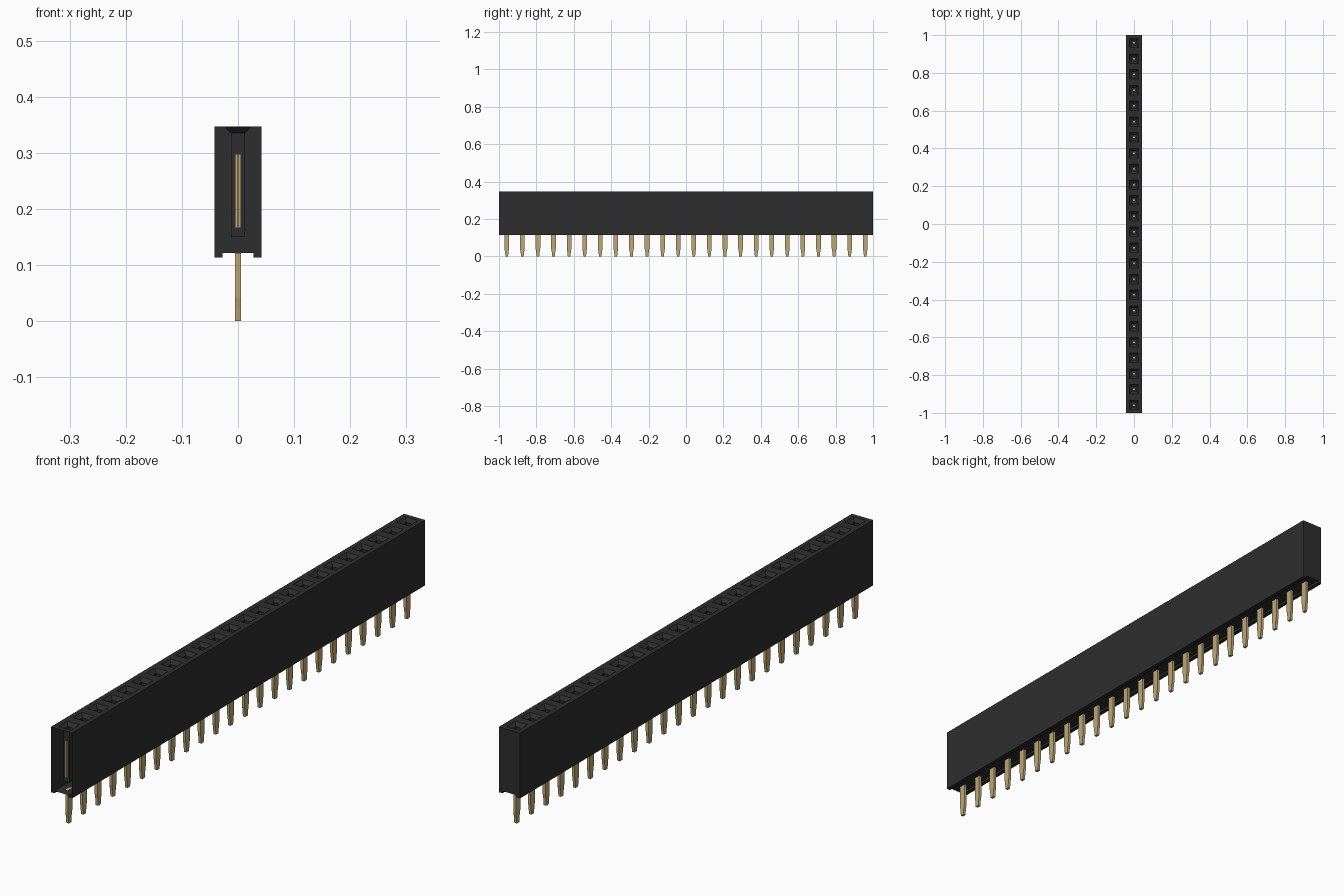
import bpy
import bmesh

COUNT = 24
PITCH = 2 / COUNT
FIRST_Y = -1 + PITCH / 2
HALF_W = 0.042
BOTTOM, CHANNEL, TOP = 0.113, 0.121, 0.347

cube = bpy.data.objects.get("Cube")
if cube:
    bpy.data.objects.remove(cube, do_unlink=True)


def make_material(name, rgb, roughness):
    mat = bpy.data.materials.new(name)
    mat.use_nodes = True
    color = (*rgb, 1)
    mat.diffuse_color = color
    bsdf = mat.node_tree.nodes["Principled BSDF"]
    bsdf.inputs["Base Color"].default_value = color
    bsdf.inputs["Roughness"].default_value = roughness
    return mat


black = make_material("black plastic", (0.027, 0.027, 0.027), 0.6)
gold = make_material("gold metal", (0.52, 0.39, 0.18), 0.4)


def finish(bm, name, mat, repeat=False):
    mesh = bpy.data.meshes.new(name)
    bm.to_mesh(mesh)
    bm.free()
    mesh.materials.append(mat)
    obj = bpy.data.objects.new(name, mesh)
    bpy.context.collection.objects.link(obj)
    if repeat:
        obj.location.y = FIRST_Y
        array = obj.modifiers.new("row", "ARRAY")
        array.count = COUNT
        array.use_relative_offset = False
        array.use_constant_offset = True
        array.constant_offset_displace = (0, PITCH, 0)
    return obj


def stack_rings(bm, rings, cap_start, cap_end):
    """Join rectangles given as (half x, half y, z) into a tube."""
    loops = []
    for hx, hy, z in rings:
        corners = ((-hx, -hy), (hx, -hy), (hx, hy), (-hx, hy))
        loops.append([bm.verts.new((x, y, z)) for x, y in corners])
    for a, b in zip(loops, loops[1:]):
        for i in range(4):
            j = (i + 1) % 4
            bm.faces.new((a[i], a[j], b[j], b[i]))
    if cap_start:
        bm.faces.new(loops[0][::-1])
    if cap_end:
        bm.faces.new(loops[-1])


def add_box(bm, center, size):
    made = bmesh.ops.create_cube(bm, size=1)["verts"]
    bmesh.ops.scale(bm, vec=size, verts=made)
    bmesh.ops.translate(bm, vec=center, verts=made)


# Housing: long shell with a channel underneath, open at the front end
bm = bmesh.new()
half = [(HALF_W, TOP), (HALF_W, BOTTOM), (0.028, BOTTOM), (0.028, CHANNEL)]
profile = [(-x, z) for x, z in half] + half[::-1]
front = [bm.verts.new((x, -1, z)) for x, z in profile]
back = [bm.verts.new((x, 1, z)) for x, z in profile]
for i in range(len(profile) - 1):
    bm.faces.new((front[i], back[i], back[i + 1], front[i + 1]))
bm.faces.new(back[::-1])
finish(bm, "housing_shell", black)

# Sockets: top surface of each cell, its funnel and its well
bm = bmesh.new()
stack_rings(bm, [(HALF_W, PITCH / 2, TOP), (0.025, 0.025, TOP),
                 (0.0125, 0.0125, 0.335), (0.0125, 0.0125, 0.15)],
            cap_start=False, cap_end=True)
finish(bm, "sockets", black, repeat=True)

# Spring contacts: split leaves through the well walls, plus a foot
bm = bmesh.new()
for sx in (-1, 1):
    for sy in (-1, 1):
        add_box(bm, (sx * 0.003, sy * 0.012, 0.232), (0.0035, 0.004, 0.13))
add_box(bm, (0, 0, 0.152), (0.008, 0.008, 0.004))
finish(bm, "spring_contacts", gold, repeat=True)

# Solder pins: flat blades with tapered tips
bm = bmesh.new()
stack_rings(bm, [(0.005, 0.007, 0), (0.005, 0.0095, 0.025),
                 (0.005, 0.0125, 0.042), (0.005, 0.0125, CHANNEL)],
            cap_start=True, cap_end=True)
finish(bm, "solder_pins", gold, repeat=True)
